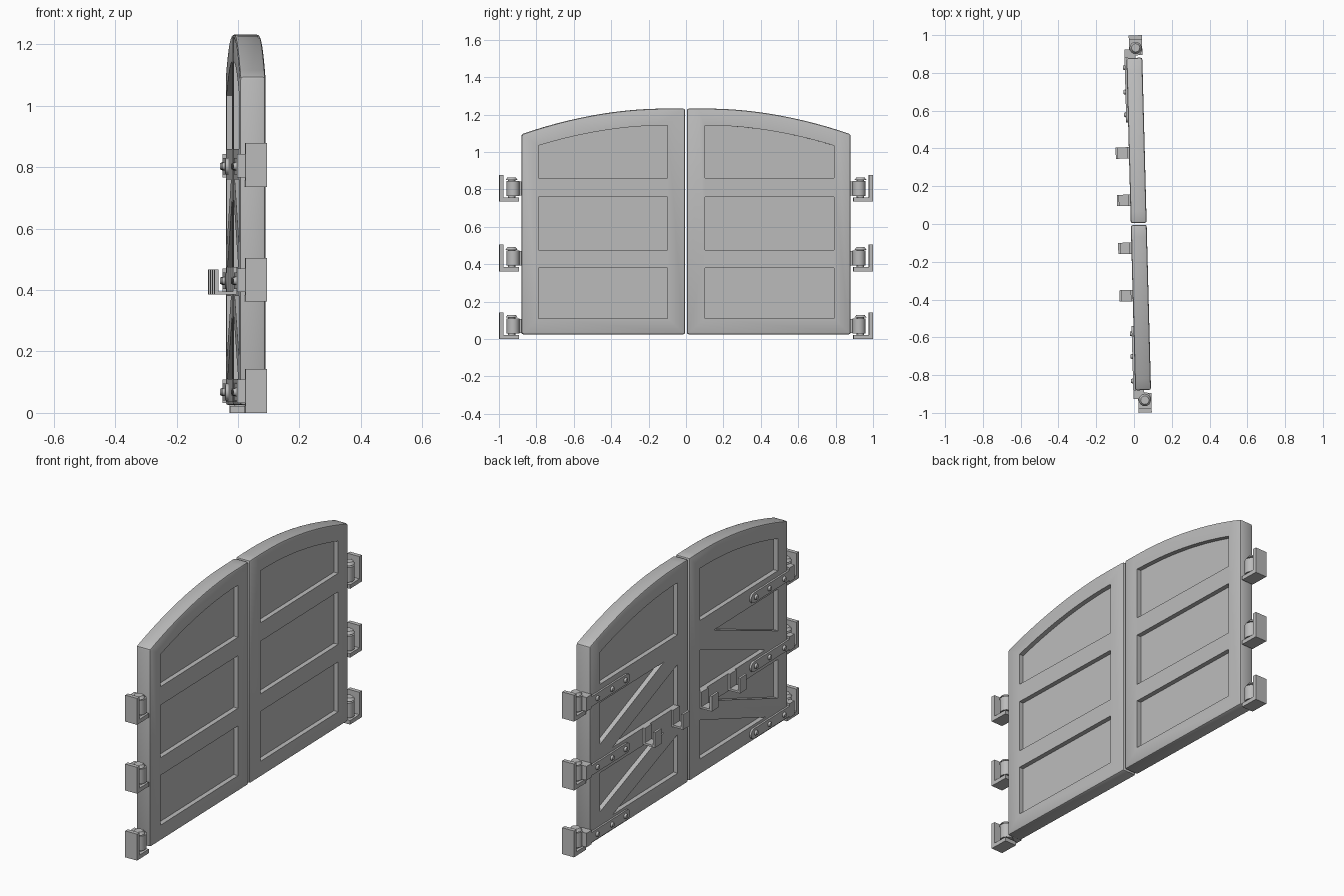
import bpy, bmesh, math
from mathutils import Matrix, Vector

if "Cube" in bpy.data.objects:
    bpy.data.objects.remove(bpy.data.objects["Cube"])

grey = bpy.data.materials.new("plain grey")
grey.use_nodes = True
grey.diffuse_color = (0.5, 0.5, 0.5, 1)
grey.node_tree.nodes["Principled BSDF"].inputs["Base Color"].default_value = (0.5, 0.5, 0.5, 1)

HALF = 0.042      # half the thickness of a leaf
RECESS = 0.025    # depth of the sunk panels
PLACE = Matrix.Translation((0.025, 0, 0)) @ Matrix.Rotation(math.radians(1.5), 4, 'Z')


def finish(name, bm):
    bmesh.ops.recalc_face_normals(bm, faces=bm.faces)
    mesh = bpy.data.meshes.new(name)
    bm.to_mesh(mesh)
    bm.free()
    mesh.materials.append(grey)
    ob = bpy.data.objects.new(name, mesh)
    bpy.context.collection.objects.link(ob)
    return ob


def prism(name, pts, x0, x1, s):
    """Extrude a y-z outline from x0 to x1; s picks the leaf."""
    bm = bmesh.new()
    face = bm.faces.new([bm.verts.new((x0, s * y, z)) for y, z in pts])
    ext = bmesh.ops.extrude_face_region(bm, geom=[face])
    bmesh.ops.translate(bm, vec=(x1 - x0, 0, 0),
                        verts=[v for v in ext["geom"] if isinstance(v, bmesh.types.BMVert)])
    return finish(name, bm)


def box(name, x, y, z, s):
    return prism(name, [(y[0], z[0]), (y[1], z[0]), (y[1], z[1]), (y[0], z[1])], x[0], x[1], s)


def cylinder(name, centre, r1, r2, depth, axis, s):
    bm = bmesh.new()
    bmesh.ops.create_cone(bm, cap_ends=True, segments=16, radius1=r1, radius2=r2, depth=depth)
    turn = Matrix.Rotation(-math.pi / 2, 4, 'Y') if axis == 'X' else Matrix()
    x, y, z = centre
    bm.transform(Matrix.Translation((x, s * y, z)) @ turn)
    return finish(name, bm)


def apply_modifier(ob, kind, **settings):
    mod = ob.modifiers.new(kind.title(), kind)
    for key, value in settings.items():
        setattr(mod, key, value)
    bpy.context.view_layer.objects.active = ob
    bpy.ops.object.modifier_apply(modifier=mod.name)


def cut(ob, pts, x0, x1, s):
    cutter = prism("cutter", pts, x0, x1, s)
    cutter.hide_render = True
    apply_modifier(ob, 'BOOLEAN', operation='DIFFERENCE', object=cutter, solver='EXACT')
    bpy.data.objects.remove(cutter)


def arch(y, low=0.0):
    """Height of the curved top edge."""
    t = max(0.0, (y - 0.12) / 0.76)
    return 1.232 - low - 0.137 * t ** 1.9


def build_leaf(side, s):
    # leaf body with arched top and softened edges
    ys = [0.88 - 0.875 * i / 14 for i in range(15)]
    leaf = prism(side + "_leaf", [(0.005, 0.025), (0.88, 0.025)] + [(y, arch(y)) for y in ys],
                 -HALF, HALF, s)
    apply_modifier(leaf, 'BEVEL', width=0.01, segments=2, limit_method='ANGLE', angle_limit=0.8)

    # sunk panels, three on the outside, the lower two split by braces on the inside
    y0, y1 = 0.1, 0.79
    top = [(y0, 0.86), (y1, 0.86)] + [(y1 - (y1 - y0) * i / 10, arch(y1 - (y1 - y0) * i / 10, 0.09))
                                      for i in range(11)]
    out, inn = (HALF - RECESS, HALF + 0.05), (-HALF - 0.05, -HALF + RECESS)
    cut(leaf, top, *out, s)
    cut(leaf, top, *inn, s)
    for z0, z1 in ((0.11, 0.38), (0.475, 0.76)):
        cut(leaf, [(y0, z0), (y1, z0), (y1, z1), (y0, z1)], *out, s)
        cut(leaf, [(y1, z1), (0.22, z1), (y1, z0 + 0.06)], *inn, s)
        cut(leaf, [(y0, z0), (0.68, z0), (y0, z1 - 0.06)], *inn, s)
    parts = [leaf]

    # hinges: wall bracket, pin, knuckle, strap and bolts
    for level, base in zip(("lower", "middle", "upper"), (0.0, 0.362, 0.735)):
        n = f"{side}_{level}_"
        mid = base + 0.068
        parts += [
            box(n + "wall_plate", (-0.027, 0.043), (0.977, 0.999), (base, base + 0.143), s),
            box(n + "bracket_foot", (-0.027, 0.043), (0.895, 0.98), (base, base + 0.022), s),
            cylinder(n + "hinge_pin", (0.008, 0.933, base + 0.068), 0.02, 0.02, 0.1, 'Z', s),
            cylinder(n + "pin_cap", (0.008, 0.933, base + 0.122), 0.032, 0.022, 0.014, 'Z', s),
            cylinder(n + "hinge_knuckle", (0.008, 0.925, base + 0.07), 0.034, 0.034, 0.08, 'Z', s),
            box(n + "knuckle_arm", (-0.052, 0.005), (0.88, 0.925), (base + 0.032, base + 0.108), s),
        ]
        rounded = [(0.565 - 0.027 * math.sin(a), mid + 0.027 * math.cos(a))
                   for a in [math.pi * i / 8 for i in range(9)]]
        parts.append(prism(n + "hinge_strap", rounded + [(0.9, mid - 0.027), (0.9, mid + 0.027)],
                           -HALF - 0.01, -HALF + 0.002, s))
        for i, y in enumerate((0.58, 0.7, 0.83)):
            parts.append(cylinder(f"{n}bolt_{i + 1}", (-HALF - 0.014, y, mid),
                                  0.015, 0.01, 0.012, 'X', s))

    # open hooks that hold the locking bar
    for i, y in enumerate((0.127, 0.378)):
        n = f"{side}_bar_hook_{i + 1}_"
        span = (y - 0.03, y + 0.03)
        parts += [
            box(n + "back", (-HALF - 0.01, -HALF + 0.002), span, (0.385, 0.475), s),
            box(n + "floor", (-0.112, -HALF), span, (0.385, 0.396), s),
            box(n + "lip", (-0.112, -0.1), span, (0.385, 0.467), s),
        ]
    return parts


# both leaves, mirrored, then turned slightly into place
gate = build_leaf("left", 1) + build_leaf("right", -1)
for ob in gate:
    ob.data.transform(PLACE)
    bpy.ops.object.select_all(action='DESELECT')
    ob.select_set(True)
    bpy.context.view_layer.objects.active = ob
    bpy.ops.object.shade_smooth_by_angle(angle=math.radians(30))
